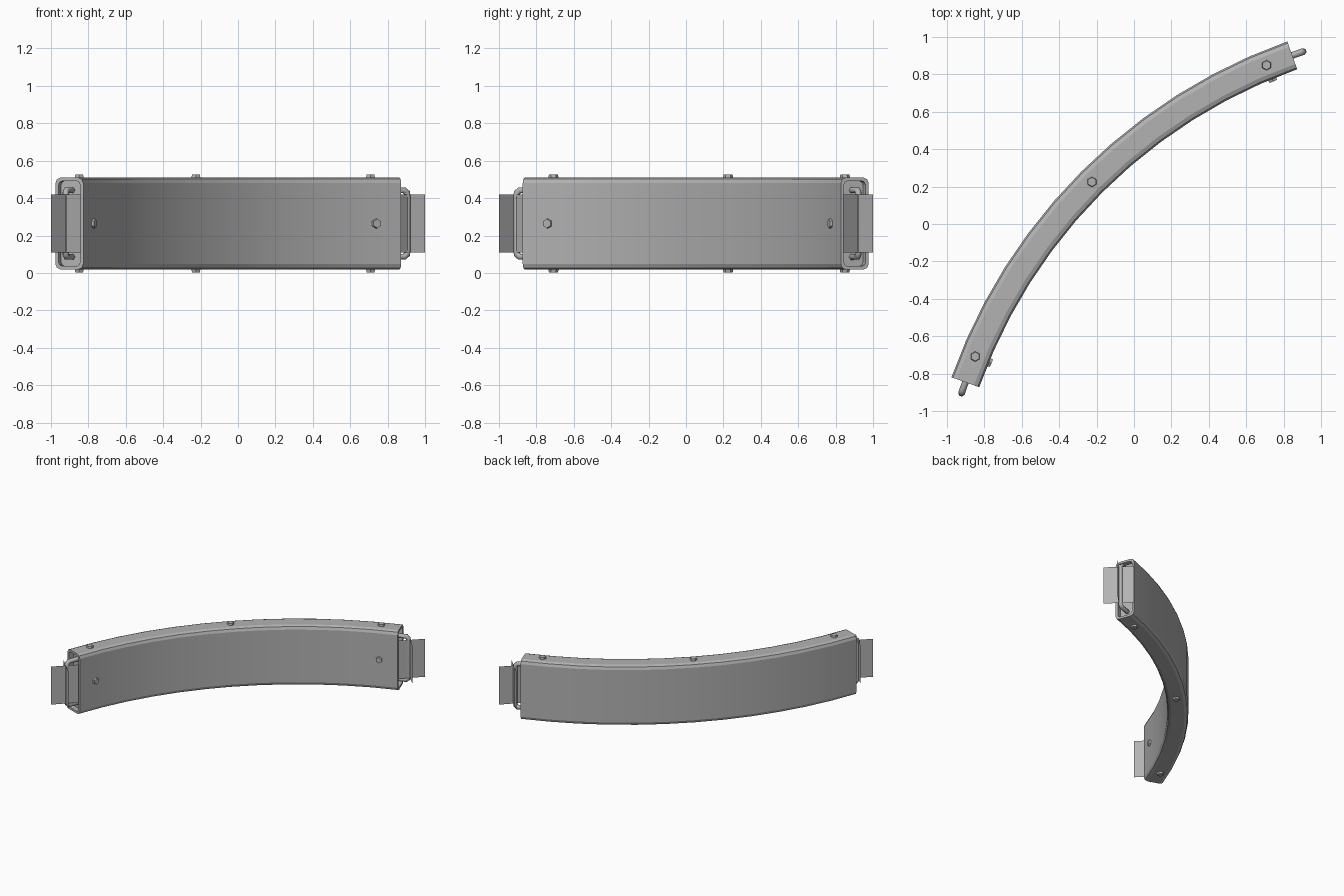
import bpy, bmesh
from math import radians, sin, cos, pi
from mathutils import Vector, Matrix

if "Cube" in bpy.data.objects:
    bpy.data.objects.remove(bpy.data.objects["Cube"])

CENTRE = Vector((1.81, -1.81, 0))   # centre of the bend
MID_R, MID_Z = 2.878, 0.264
HALF_W, HALF_H = 0.079, 0.246
END = 25.43                         # half angle of the bend, degrees


def material(name, value):
    m = bpy.data.materials.new(name)
    m.use_nodes = True
    colour = (value, value, value, 1)
    m.diffuse_color = colour
    m.node_tree.nodes["Principled BSDF"].inputs["Base Color"].default_value = colour
    return m


GREY = material("plain_grey", 0.45)


def arc(angle, radial=0.0, up=0.0):
    """Point on the bend: angle from its middle, offset outward, offset up."""
    a = radians(135 - angle)
    r = MID_R + radial
    return CENTRE + Vector((r * cos(a), r * sin(a), MID_Z + up))


def finish(name, bm, smooth=None):
    bmesh.ops.recalc_face_normals(bm, faces=bm.faces)
    mesh = bpy.data.meshes.new(name)
    bm.to_mesh(mesh)
    bm.free()
    ob = bpy.data.objects.new(name, mesh)
    bpy.context.collection.objects.link(ob)
    mesh.materials.append(GREY)
    if smooth:
        bpy.ops.object.select_all(action="DESELECT")
        ob.select_set(True)
        bpy.context.view_layer.objects.active = ob
        bpy.ops.object.shade_smooth_by_angle(angle=radians(smooth))
    return ob


def section(inset):
    """Rectangle with rounded corners, as (radial, up) pairs."""
    r = 0.03 - inset * 0.5
    pts = []
    for k, (sx, sy) in enumerate(((1, 1), (-1, 1), (-1, -1), (1, -1))):
        for step in range(3):
            a = radians(90 * k + 45 * step)
            pts.append((sx * (HALF_W - inset - r) + r * cos(a),
                        sy * (HALF_H - inset - r) + r * sin(a)))
    return pts


# Curved beam with a recessed cap at each end
bm = bmesh.new()
STEPS, RIM, DEPTH = 12, 0.018, 0.8
stations = [(-END + DEPTH, RIM), (-END, RIM)]
stations += [(END * (2 * i / STEPS - 1), 0) for i in range(STEPS + 1)]
stations += [(END, RIM), (END - DEPTH, RIM)]
rings = [[bm.verts.new(arc(a, x, z)) for x, z in section(inset)]
         for a, inset in stations]
for r0, r1 in zip(rings, rings[1:]):
    for i in range(len(r0)):
        j = (i + 1) % len(r0)
        bm.faces.new((r0[i], r0[j], r1[j], r1[i]))
bm.faces.new(rings[0])
bm.faces.new(rings[-1])
finish("curved_beam", bm, 20)


# Hexagonal bolts on the top, underside and inner wall
def bolt(name, position, normal):
    bm = bmesh.new()
    bmesh.ops.create_cone(bm, cap_ends=True, segments=6, radius1=0.031,
                          radius2=0.024, depth=0.03)
    turn = normal.to_track_quat("Z", "Y").to_matrix().to_4x4()
    bm.transform(Matrix.Translation(position) @ turn)
    finish(name, bm)


for label, angle in (("right", -22.5), ("middle", 0), ("left", 22.5)):
    for side, s in (("top", 1), ("bottom", -1)):
        bolt(f"{side}_bolt_{label}", arc(angle, 0, s * HALF_H), Vector((0, 0, s)))
    if angle:
        inward = (arc(angle, -1) - arc(angle)).normalized()
        bolt(f"inner_bolt_{label}", arc(angle, -HALF_W), inward)


# Staple-shaped end bracket, made of a bent rod
def bracket(name, s):
    curve = bpy.data.curves.new(name, "CURVE")
    curve.dimensions = "3D"
    curve.bevel_depth = 0.018
    curve.bevel_resolution = 1
    curve.use_fill_caps = True
    half = [(END - DEPTH, 0.178), (END + 0.9, 0.178),
            (END + 1.2, 0.165), (END + 1.25, 0.14)]
    path = half + [(a, -z) for a, z in reversed(half)]
    spline = curve.splines.new("POLY")
    spline.points.add(len(path) - 1)
    for p, (a, z) in zip(spline.points, path):
        p.co = (*arc(s * a, 0, z), 1)
    ob = bpy.data.objects.new(name, curve)
    bpy.context.collection.objects.link(ob)
    curve.materials.append(GREY)


# Pair of thin upright panels crossing at each end
def crossed_panels(name, s):
    for part, direction in (("along", Vector((1, 1, 0))), ("across", Vector((1, -1, 0)))):
        bm = bmesh.new()
        mid = Vector((s * 0.92, s * 0.92, MID_Z))
        reach, rise = direction * 0.08, Vector((0, 0, 0.156))
        bm.faces.new([bm.verts.new(mid + v) for v in
                      (-reach - rise, reach - rise, reach + rise, rise - reach)])
        finish(f"{name}_{part}", bm)


for label, s in (("right", -1), ("left", 1)):
    bracket(f"end_bracket_{label}", s)
    crossed_panels(f"end_panel_{label}", s)
